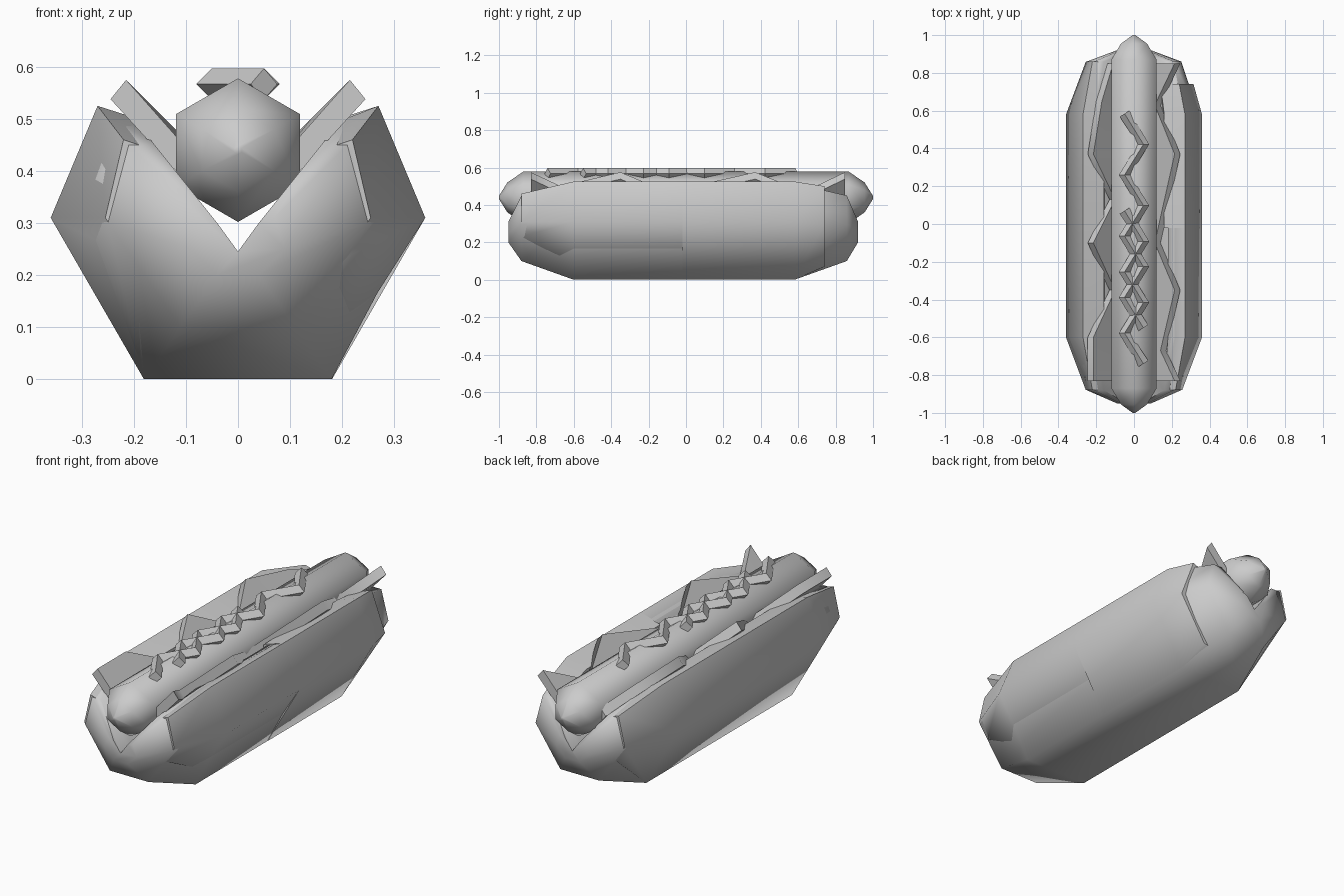
import bpy, bmesh
from math import radians, sin, cos, pi

if "Cube" in bpy.data.objects:
    bpy.data.objects.remove(bpy.data.objects["Cube"])

grey = bpy.data.materials.new("light grey")
grey.use_nodes = True
colour = (0.6, 0.6, 0.6, 1)
grey.diffuse_color = colour
grey.node_tree.nodes["Principled BSDF"].inputs["Base Color"].default_value = colour


def smooth(obj, angle=65):
    bpy.ops.object.select_all(action='DESELECT')
    obj.select_set(True)
    bpy.context.view_layer.objects.active = obj
    bpy.ops.object.shade_smooth_by_angle(angle=radians(angle))


def loft(name, sections):
    """Skin closed rings of (x, z) points placed along y."""
    bm = bmesh.new()
    rings = [[bm.verts.new((x, y, z)) for x, z in pts] for y, pts in sections]
    n = len(rings[0])
    for a, b in zip(rings, rings[1:]):
        for i in range(n):
            j = (i + 1) % n
            bm.faces.new((a[i], a[j], b[j], b[i]))
    bm.faces.new(rings[0])
    bm.faces.new(rings[-1])
    bmesh.ops.recalc_face_normals(bm, faces=bm.faces)
    mesh = bpy.data.meshes.new(name)
    bm.to_mesh(mesh)
    bm.free()
    obj = bpy.data.objects.new(name, mesh)
    bpy.context.collection.objects.link(obj)
    mesh.materials.append(grey)
    smooth(obj)
    return obj


def mirrored(half):
    """Complete a profile whose last point lies on the centre line."""
    return half + [(-x, z) for x, z in reversed(half[:-1])]


# Bun body with a V-shaped slot
full = mirrored([(0.18, 0), (0.345, 0.31), (0.262, 0.515), (0.2, 0.5), (0, 0.245)])
end = mirrored([(0.11, 0.1), (0.25, 0.3), (0.21, 0.45), (0.16, 0.45), (0, 0.245)])
tip = mirrored([(0.04, 0.2), (0.09, 0.25), (0.07, 0.31), (0.04, 0.3), (0, 0.245)])
loft("bun_body", [(-0.95, tip), (-0.88, end), (-0.6, full),
                  (0.58, full), (0.86, end), (0.92, tip)])

# Outer bun panels, overlapping the body on each side
short = [(0.15, 0.07), (0.22, 0.09), (0.36, 0.31), (0.27, 0.525), (0.18, 0.49)]
short_end = [(0.16, 0.22), (0.2, 0.23), (0.255, 0.31), (0.22, 0.46), (0.16, 0.44)]
deep = [(0.13, 0.0), (0.181, 0), (0.36, 0.31), (0.27, 0.525), (0.16, 0.49)]
deep_end = [(0.1, 0.06), (0.17, 0.07), (0.315, 0.3), (0.24, 0.5), (0.14, 0.46)]


def flip(pts):
    return [(-x, z) for x, z in pts]


loft("left_front_panel", [(-0.88, short_end), (-0.6, short), (-0.02, short)])
loft("left_rear_panel", [(-0.02, deep), (0.58, deep), (0.74, deep_end)])
loft("right_front_panel", [(-0.88, flip(short_end)), (-0.6, flip(deep)), (0.19, flip(deep))])
loft("right_rear_panel", [(0.19, flip(deep)), (0.58, flip(deep)), (0.86, flip(short_end))])


# Sausage with rounded six-sided ends
def hexagon(r):
    return [(r * sin(i * pi / 3), 0.44 + r * cos(i * pi / 3)) for i in range(6)]


rounding = [(1.0, 0.008), (0.955, 0.08), (0.87, 0.138)]
profile = [(-y, r) for y, r in rounding] + [(y, r) for y, r in reversed(rounding)]
loft("sausage", [(y, hexagon(r)) for y, r in profile])


# Lettuce leaves: slanted sheets with a zigzag outer edge
def leaf(name, side, edge):
    sections = []
    for x, y in edge:
        outer = x - 0.015
        pts = [(0.06, 0.4), (0.09, 0.368), (outer + 0.015, outer + 0.308),
               (outer - 0.015, outer + 0.345)]
        sections.append((y, [(side * px, pz) for px, pz in pts]))
    loft(name, sections)


leaf("left_lettuce", 1, [(0.245, -0.83), (0.17, -0.67), (0.245, -0.35), (0.14, -0.1),
                         (0.245, 0.37), (0.14, 0.63), (0.245, 0.85)])
leaf("right_lettuce", -1, [(0.245, -0.83), (0.245, -0.6), (0.13, -0.35), (0.245, -0.1),
                           (0.13, 0.13), (0.245, 0.37), (0.2, 0.65), (0.14, 0.85)])


# Two crossing zigzag lines of sauce
def sauce(name, start, side, steps):
    curve = bpy.data.curves.new(name, 'CURVE')
    curve.dimensions = '3D'
    curve.bevel_depth = 0.03
    curve.bevel_resolution = 0
    curve.use_fill_caps = True
    line = curve.splines.new('POLY')
    line.points.add(steps - 1)
    for i, p in enumerate(line.points):
        p.co = (side * 0.05 * (-1) ** i, start + 0.162 * i, 0.567, 1)
    obj = bpy.data.objects.new(name, curve)
    bpy.context.collection.objects.link(obj)
    curve.materials.append(grey)
    bpy.ops.object.select_all(action='DESELECT')
    obj.select_set(True)
    bpy.context.view_layer.objects.active = obj
    bpy.ops.object.convert(target='MESH')
    smooth(bpy.context.object, 40)


sauce("front_sauce", -0.74, 1, 6)
sauce("rear_sauce", -0.55, 1, 8)
